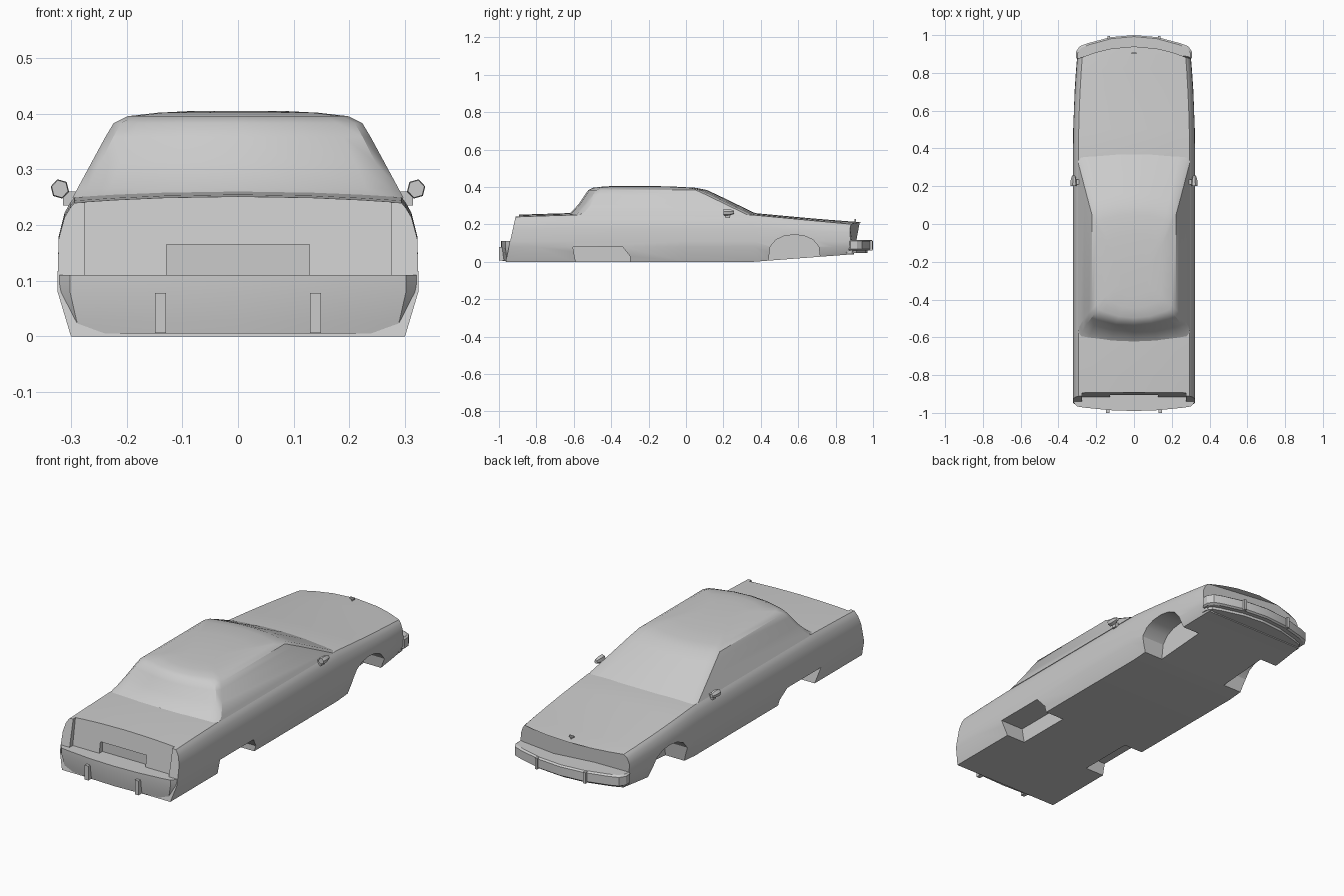
import bpy, bmesh, math

default_cube = bpy.data.objects.get("Cube")
if default_cube:
    bpy.data.objects.remove(default_cube, do_unlink=True)

paint = bpy.data.materials.new("light grey")
paint.use_nodes = True
grey = (0.6, 0.6, 0.6, 1)
paint.diffuse_color = grey
paint.node_tree.nodes["Principled BSDF"].inputs["Base Color"].default_value = grey


def activate(ob):
    bpy.ops.object.select_all(action='DESELECT')
    ob.select_set(True)
    bpy.context.view_layer.objects.active = ob


def soften(ob):
    activate(ob)
    bpy.ops.object.shade_smooth_by_angle(angle=math.radians(30))


def loft(name, rings):
    """Join matching rings of points into a closed solid."""
    bm = bmesh.new()
    loops = [[bm.verts.new(point) for point in ring] for ring in rings]
    for low, high in zip(loops, loops[1:]):
        for i in range(len(low)):
            bm.faces.new((low[i - 1], low[i], high[i], high[i - 1]))
    bm.faces.new(loops[0])
    bm.faces.new(loops[-1])
    bmesh.ops.recalc_face_normals(bm, faces=bm.faces)
    mesh = bpy.data.meshes.new(name)
    bm.to_mesh(mesh)
    bm.free()
    mesh.materials.append(paint)
    ob = bpy.data.objects.new(name, mesh)
    bpy.context.collection.objects.link(ob)
    return ob


def prism(name, outline, start, end):
    """Extrude a side outline of (y, z) points across the car."""
    return loft(name, [[(x, y, z) for y, z in outline] for x in (start, end)])


def box_outline(back, front, bottom, top):
    return [(back, bottom), (front, bottom), (front, top), (back, top)]


def cut(ob, cutter):
    cutter.hide_render = True
    activate(ob)
    modifier = ob.modifiers.new("cut", 'BOOLEAN')
    modifier.operation = 'DIFFERENCE'
    modifier.solver = 'EXACT'
    modifier.object = cutter
    bpy.ops.object.modifier_apply(modifier=modifier.name)
    bpy.data.objects.remove(cutter, do_unlink=True)


# Body shell: one cross-section rule, tapering towards the nose
bumper_line = 0.11
tail, nose = -0.94, 0.89


def body_ring(y):
    taper = max(0, (y - 0.36) / (nose - 0.36))
    bottom = 0.04 * taper
    edge = 0.25 - 0.05 * taper + 0.03 * min(0, y + 0.6)
    half = [(0.3, bottom), (0.324, 0.08), (0.324, bumper_line)]
    for f in (0.5, 0.8, 0.93, 1):
        half.append((0.324 - 0.03 * f ** 4, bumper_line + (edge - bumper_line) * f))
    for f in (0.75, 0.45):
        half.append((0.294 * f, edge + 0.011 * (1 - f * f)))
    mirrored = [(-x, z) for x, z in reversed(half)]
    profile = half + [(0, edge + 0.011)] + mirrored
    # the ends bow outwards in plan and lean inwards with height
    bow = 0.06 * taper ** 4
    lean = {tail: 0.22, nose: -0.1}.get(y, 0)
    narrow = 1 - 0.07 * taper ** 2
    return [(x * narrow, y + bow * (1 - (x / 0.3) ** 2) + lean * (z - bumper_line), z)
            for x, z in profile]


stations = (tail, -0.8, -0.6, 0, 0.36, 0.5, 0.6, 0.7, 0.8, 0.86, nose)
body = loft("body_shell", [body_ring(y) for y in stations])

# Wheel arches
front_arch = [(0.72, -0.1)]
for step in range(9):
    angle = math.pi * step / 8
    front_arch.append((0.58 + 0.14 * math.cos(angle), 0.145 * abs(math.sin(angle)) ** 0.6))
front_arch.append((0.44, -0.1))
rear_arch = [(-0.59, -0.1), (-0.59, 0), (-0.605, 0.08), (-0.34, 0.08), (-0.3, 0.03), (-0.3, -0.1)]
for side in (-1, 1):
    for arch in (front_arch, rear_arch):
        cut(body, prism("arch_cutter", arch, side * 0.195, side * 0.4))

# Recessed tail panel and plate pocket
panel = [(-0.915, bumper_line), (-0.884, 0.3), (-1.1, 0.3), (-1.1, bumper_line)]
cut(body, prism("panel_cutter", panel, -0.275, 0.275))
pocket = box_outline(-1.1, -0.89, bumper_line, 0.165)
cut(body, prism("pocket_cutter", pocket, -0.128, 0.128))
soften(body)


# Plan outline at one height, with bowed ends and clipped corners
def plan_ring(z, width, front, back, front_bow, back_bow):
    across = (-1, -0.94, -0.8, -0.4, 0, 0.4, 0.8, 0.94, 1)

    def row(centre, bow, clip):
        return [(t * width, centre - bow * t * t - (clip if abs(t) == 1 else 0), z) for t in across]

    return row(front, front_bow, 0.02) + row(back, -back_bow, -0.02)[::-1]


# Cabin: straight leaning sides that roll over into the roof
def cabin_ring(h):
    roll = h ** 30
    windscreen = 0.39 - 0.32 * h - 0.25 * roll
    rear_window = -0.61 + 0.1 * h + 0.12 * roll - 0.03 * (1 - h) ** 8
    width = 0.297 - 0.084 * h - 0.13 * roll
    return plan_ring(0.25 + 0.155 * h, width, windscreen, rear_window, 0.04, 0.05)


soften(loft("cabin", [cabin_ring(h) for h in (0, 0.1, 0.4, 0.7, 0.86, 0.94, 0.98, 1)]))

# Bumpers and front lip
rear_levels = ((0.005, 0.02), (0.03, 0.012), (0.08, 0), (bumper_line, 0))
soften(loft("rear_bumper", [plan_ring(z, 0.321 - inset, -0.88, -0.99 + inset / 2, 0, 0.027)
                            for z, inset in rear_levels]))
front_levels = ((0.06, 0.008), (0.067, 0), (bumper_line, 0), (0.117, 0.008))
soften(loft("front_bumper", [plan_ring(z, 0.306 - inset, 1 - inset, 0.86, 0.067, 0)
                             for z, inset in front_levels]))
loft("front_lip", [plan_ring(z, 0.29, 0.97, 0.84, 0.065, 0) for z in (0.047, 0.06)])

# Paired bumper guards and door mirrors
for side, label in ((1, "left"), (-1, "right")):
    prism("rear_guard_" + label, box_outline(-1, -0.95, 0.006, 0.078), side * 0.129, side * 0.149)
    prism("front_guard_" + label, box_outline(0.95, 0.996, 0.06, 0.115), side * 0.127, side * 0.14)

    mirror_rings = []
    for y, size in ((0.2, 0.9), (0.21, 1), (0.235, 0.9), (0.256, 0.5)):
        corners = [math.tau * (k + 0.25) / 6 for k in range(6)]
        mirror_rings.append([(side * (0.32 + 0.017 * size * math.cos(a)), y,
                              0.265 + 0.018 * size * math.sin(a)) for a in corners])
    soften(loft("mirror_" + label, mirror_rings))
    prism("mirror_stem_" + label, box_outline(0.21, 0.235, 0.235, 0.26), side * 0.29, side * 0.314)

# Hood ornament
prism("hood_ornament_stem", box_outline(0.901, 0.909, 0.2, 0.225), -0.003, 0.003)
prism("hood_ornament_top", box_outline(0.901, 0.909, 0.222, 0.23), -0.012, 0.012)
